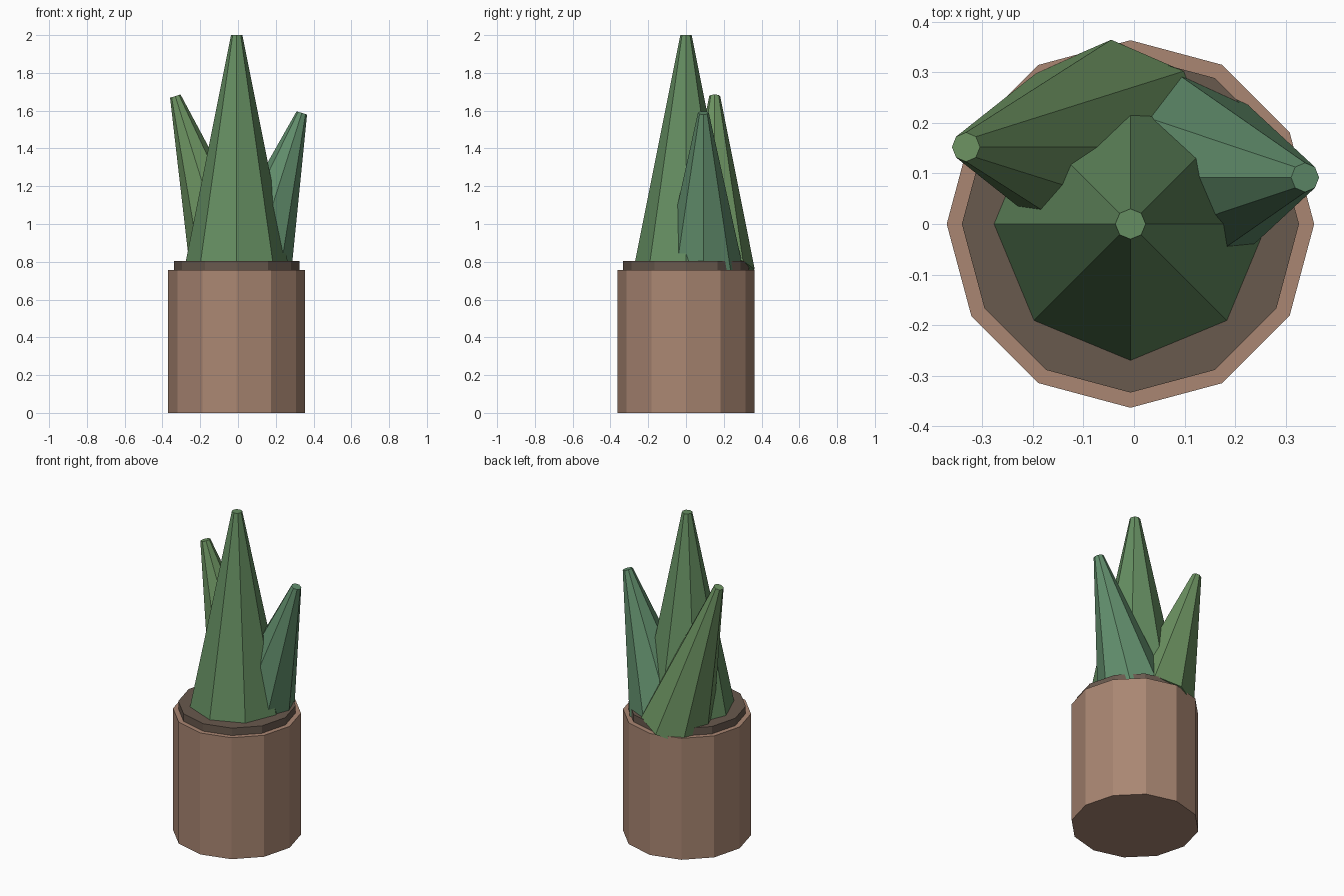
import bpy
import bmesh
from mathutils import Vector

if "Cube" in bpy.data.objects:
    bpy.data.objects.remove(bpy.data.objects["Cube"])


def material(name, rgb):
    mat = bpy.data.materials.new(name)
    mat.diffuse_color = (*rgb, 1)
    mat.use_nodes = True
    mat.node_tree.nodes["Principled BSDF"].inputs["Base Color"].default_value = mat.diffuse_color
    return mat


def frustum(name, base, tip, r_base, r_tip, sides, mat):
    """Flat-shaded tapered prism from base centre to tip centre (leaning in x only)."""
    base, tip = Vector(base), Vector(tip)
    axis = (tip - base).normalized()
    side_y = Vector((0, 1, 0))
    side_x = side_y.cross(axis).normalized()
    bm = bmesh.new()
    bmesh.ops.create_cone(bm, cap_ends=True, segments=sides,
                          radius1=r_base, radius2=r_tip,
                          depth=(tip - base).length)
    # align the local frame to the leaning axis
    mid = (base + tip) / 2
    for v in bm.verts:
        v.co = mid + side_x * v.co.x + side_y * v.co.y + axis * v.co.z
    mesh = bpy.data.meshes.new(name)
    bm.to_mesh(mesh)
    bm.free()
    mesh.materials.append(mat)
    obj = bpy.data.objects.new(name, mesh)
    bpy.context.collection.objects.link(obj)
    return obj


clay = material("clay", (0.40, 0.24, 0.17))
earth = material("earth", (0.14, 0.10, 0.075))
green = material("leaf_green", (0.13, 0.27, 0.12))
light_green = material("leaf_light_green", (0.15, 0.29, 0.12))
cool_green = material("leaf_cool_green", (0.12, 0.27, 0.15))

CX = -0.007

# Pot and raised soil disc
frustum("pot", (CX, 0, 0), (CX, 0, 0.757), 0.363, 0.363, 12, clay)
frustum("soil", (CX, 0, 0.70), (CX, 0, 0.803), 0.333, 0.333, 12, earth)

# Tall central leaf and two leaning side leaves
frustum("centre_leaf", (CX, 0, 0.80), (CX, 0, 2.0), 0.27, 0.03, 8, green)
frustum("left_leaf", (-0.045, 0.152, 0.76), (-0.332, 0.152, 1.677), 0.212, 0.029, 8, light_green)
frustum("right_leaf", (0.075, 0.092, 0.76), (0.338, 0.092, 1.588), 0.212, 0.029, 8, cool_green)
